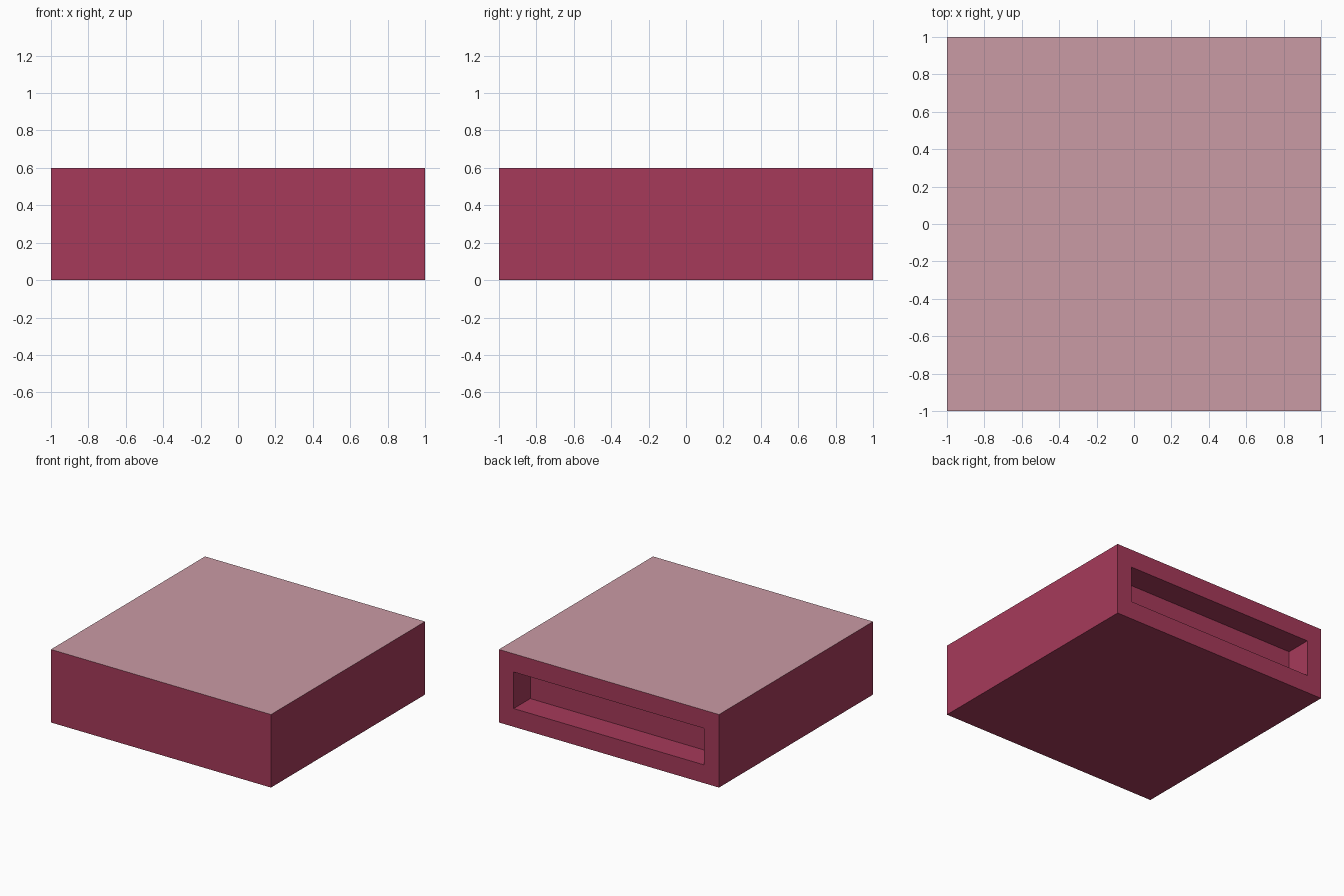
import bpy, bmesh

if "Cube" in bpy.data.objects:
    bpy.data.objects.remove(bpy.data.objects["Cube"])

W, H = 2.0, 0.6                      # body width/depth and height
SLOT_HALF_W, SLOT_Z, SLOT_DEPTH = 0.866, (0.15, 0.45), 0.215


def material(name, rgb):
    """Flat material from 0-255 sRGB values, stored as linear."""
    lin = [((c / 255 + 0.055) / 1.055) ** 2.4 for c in rgb]
    m = bpy.data.materials.new(name)
    m.diffuse_color = (*lin, 1)
    m.use_nodes = True
    m.node_tree.nodes["Principled BSDF"].inputs["Base Color"].default_value = m.diffuse_color
    return m


# Body block standing on the ground
bm = bmesh.new()
bmesh.ops.create_cube(bm, size=1)
for v in bm.verts:
    v.co.x *= W
    v.co.y *= W
    v.co.z = (v.co.z + 0.5) * H
bm.normal_update()

# Slot in the back: inset the back face, fit it, push it inward
back = next(f for f in bm.faces if f.normal.y > 0.9)
bmesh.ops.inset_individual(bm, faces=[back], thickness=0.14)
for v in back.verts:
    v.co.x = SLOT_HALF_W if v.co.x > 0 else -SLOT_HALF_W
    v.co.z = SLOT_Z[1] if v.co.z > H / 2 else SLOT_Z[0]
pocket = bmesh.ops.extrude_discrete_faces(bm, faces=[back])["faces"][0]
for v in pocket.verts:
    v.co.y -= SLOT_DEPTH
bmesh.ops.recalc_face_normals(bm, faces=bm.faces)

# Pale top, crimson everywhere else
for f in bm.faces:
    f.material_index = int(f.calc_center_median().z > H - 0.001)

mesh = bpy.data.meshes.new("slotted_block")
bm.to_mesh(mesh)
bm.free()
mesh.materials.append(material("crimson", (166, 58, 90)))
mesh.materials.append(material("pale_pink", (202, 155, 165)))
block = bpy.data.objects.new("slotted_block", mesh)
bpy.context.collection.objects.link(block)
